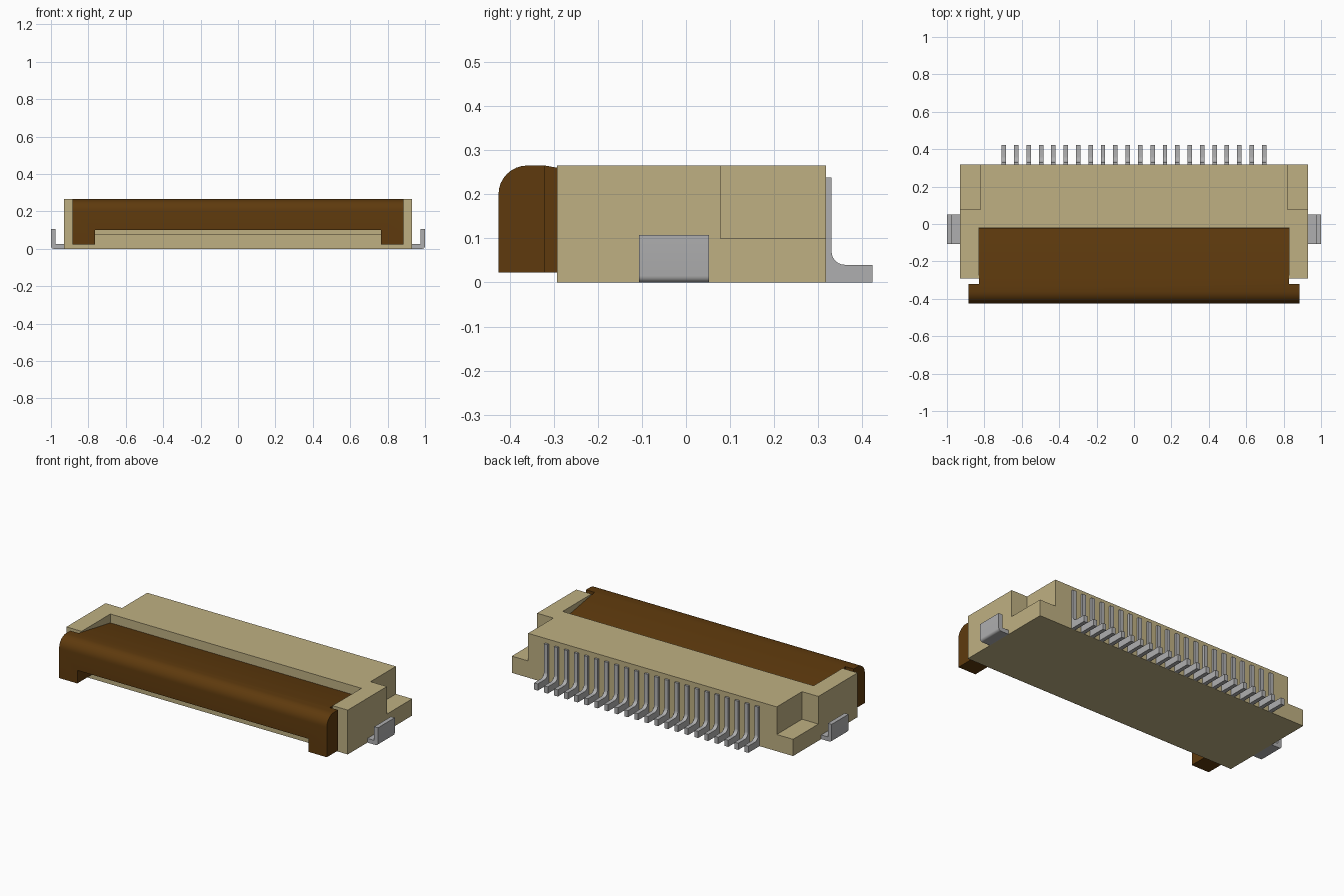
import bpy, bmesh
from math import sin, cos, pi, radians

if "Cube" in bpy.data.objects:
    bpy.data.objects.remove(bpy.data.objects["Cube"], do_unlink=True)


def material(name, rgb):
    m = bpy.data.materials.new(name)
    m.use_nodes = True
    m.diffuse_color = (*rgb, 1)
    node = next(n for n in m.node_tree.nodes if n.type == "BSDF_PRINCIPLED")
    node.inputs["Base Color"].default_value = (*rgb, 1)
    return m


BEIGE = material("beige plastic", (0.52, 0.435, 0.225))
BROWN = material("brown plastic", (0.112, 0.042, 0.004))
METAL = material("grey metal", (0.43, 0.43, 0.435))


def prism(name, points, depth, mat):
    """Extrude a closed outline of 3D points along the depth vector."""
    bm = bmesh.new()
    face = bm.faces.new([bm.verts.new(p) for p in points])
    new = bmesh.ops.extrude_face_region(bm, geom=[face], use_keep_orig=True)["geom"]
    bmesh.ops.translate(bm, vec=depth, verts=[v for v in new if isinstance(v, bmesh.types.BMVert)])
    bmesh.ops.recalc_face_normals(bm, faces=bm.faces)
    mesh = bpy.data.meshes.new(name)
    bm.to_mesh(mesh)
    bm.free()
    mesh.materials.append(mat)
    obj = bpy.data.objects.new(name, mesh)
    bpy.context.collection.objects.link(obj)
    return obj


def box(name, x, y, z, mat):
    base = [(x[0], y[0], z[0]), (x[1], y[0], z[0]), (x[1], y[1], z[0]), (x[0], y[1], z[0])]
    return prism(name, base, (0, 0, z[1] - z[0]), mat)


def arc(cx, cy, r, start, end, steps=8):
    angles = [radians(start + (end - start) * i / steps) for i in range(steps + 1)]
    return [(cx + r * cos(a), cy + r * sin(a)) for a in angles]


def activate(obj):
    bpy.ops.object.select_all(action="DESELECT")
    obj.select_set(True)
    bpy.context.view_layer.objects.active = obj


def cut(obj, x, y, z):
    """Remove a box-shaped region from the object."""
    cutter = box("cutter", x, y, z, obj.data.materials[0])
    cutter.hide_render = True
    mod = obj.modifiers.new("cut", "BOOLEAN")
    mod.operation, mod.solver, mod.object = "DIFFERENCE", "EXACT", cutter
    activate(obj)
    bpy.ops.object.modifier_apply(modifier=mod.name)
    bpy.data.objects.remove(cutter, do_unlink=True)


def smooth(obj):
    activate(obj)
    bpy.ops.object.shade_smooth_by_angle(angle=radians(30))


# Housing with an open front pocket and stepped rear corners
TOP = 0.265
housing = box("housing", (-0.93, 0.93), (-0.292, 0.317), (0, TOP), BEIGE)
cut(housing, (-0.83, 0.83), (-0.5, -0.02), (0.08, 0.5))
for side in (-1, 1):
    cut(housing, sorted((side * 0.822, side * 1.2)), (0.078, 0.5), (0.1, 0.5))

# Latch: rounded front bar, sloping tongue and two end feet
outline = [(-0.425, 0.022), (-0.293, 0.022), (-0.293, 0.1), (-0.022, 0.1),
           (-0.022, 0.213), (-0.32, TOP)]
outline += arc(-0.36, 0.2, 0.065, 90, 180)
latch = prism("latch", [(-0.885, y, z) for y, z in outline], (1.77, 0, 0), BROWN)
cut(latch, (-0.765, 0.765), (-0.6, 0.2), (-0.1, 0.1))
for side in (-1, 1):
    cut(latch, sorted((side * 0.829, side * 1.2)), (-0.32, 0.2), (-0.1, 0.5))
smooth(latch)

# Row of contact pins along the back
COUNT, WIDTH = 22, 0.024
pin_outline = [(0.317, 0), (0.423, 0), (0.423, 0.04)]
pin_outline += arc(0.36, 0.07, 0.03, 270, 180, 6)
pin_outline += [(0.33, 0.238), (0.317, 0.238)]
for i in range(COUNT):
    x = -0.696 + 1.392 * i / (COUNT - 1) - WIDTH / 2
    smooth(prism(f"contact_pin_{i + 1}", [(x, y, z) for y, z in pin_outline], (WIDTH, 0, 0), METAL))

# Bent solder tabs on both sides
tab_outline = [(0.93, 0)] + arc(0.985, 0.015, 0.015, 270, 360, 5)
tab_outline += [(1.0, 0.107), (0.975, 0.107), (0.975, 0.025), (0.93, 0.025)]
for side, label in ((1, "left"), (-1, "right")):
    pts = [(side * x, -0.106, z) for x, z in tab_outline]
    smooth(prism(f"{label}_solder_tab", pts, (0, 0.158, 0), METAL))
